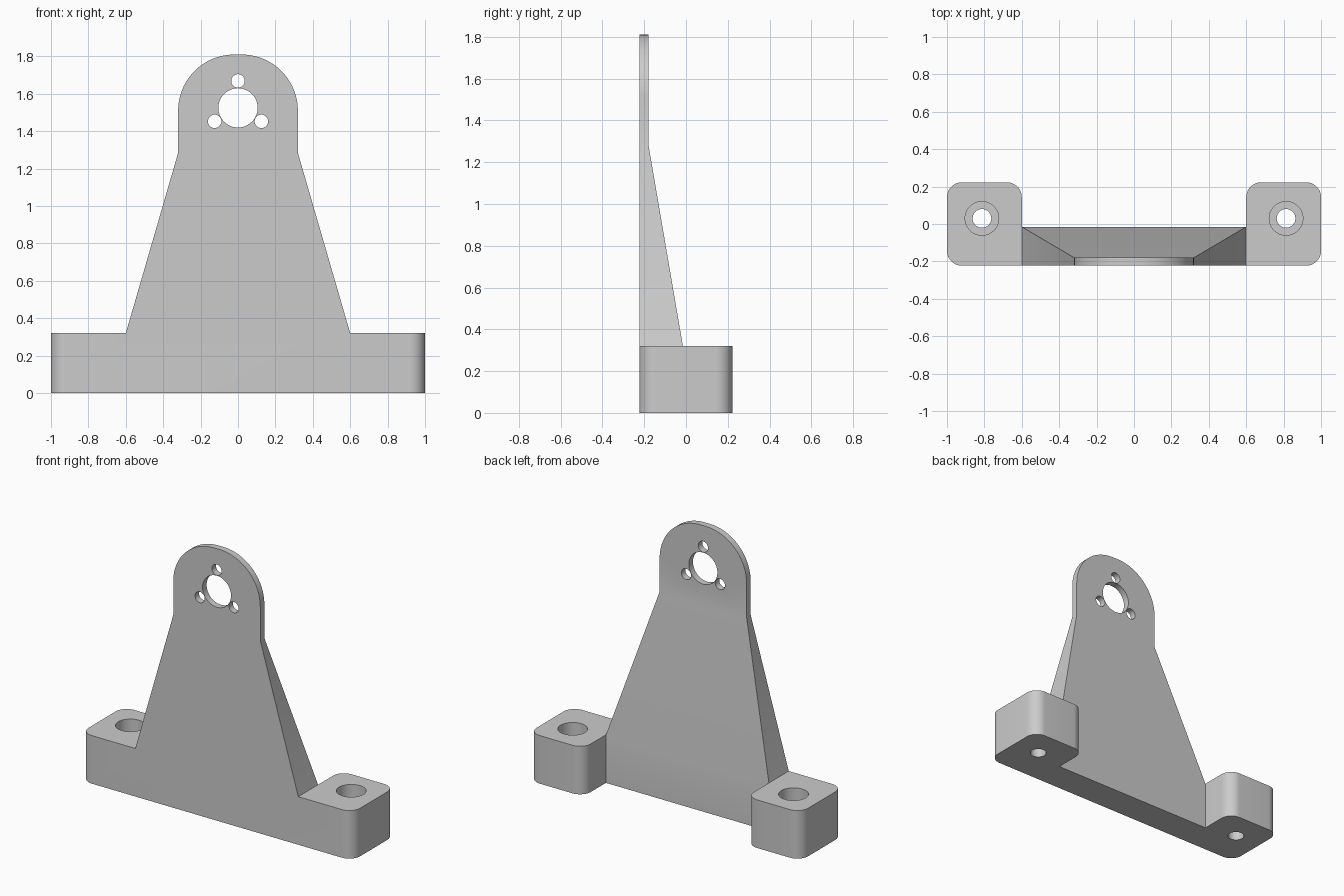
import bpy, bmesh, math
from mathutils import Vector

cube = bpy.data.objects.get("Cube")
if cube:
    bpy.data.objects.remove(cube, do_unlink=True)

grey = bpy.data.materials.new("plain grey")
grey.use_nodes = True
color = (0.6, 0.6, 0.6, 1)
grey.diffuse_color = color
grey.node_tree.nodes["Principled BSDF"].inputs["Base Color"].default_value = color

DEPTH = 0.223       # half depth of the bracket
BASE_H = 0.32       # height of feet and cross bar
FOOT_X = 0.6        # inner side of each foot
NECK_Z = 1.285      # where the taper ends
NECK_X = 0.32       # half width of the mounting plate
TOP_Z = 1.81


def arc(cx, cy, r, start, end, n=20):
    """Points along an arc, angles in degrees."""
    angles = [math.radians(start + (end - start) * i / n) for i in range(n + 1)]
    return [(cx + r * math.cos(a), cy + r * math.sin(a)) for a in angles]


def prism(name, points, axis, low, high):
    """Extrude a closed 2D profile along one axis."""
    place = {"x": lambda u, v, w: (w, u, v),
             "y": lambda u, v, w: (u, w, v),
             "z": lambda u, v, w: (u, v, w)}[axis]
    bm = bmesh.new()
    face = bm.faces.new([bm.verts.new(place(u, v, low)) for u, v in points])
    made = bmesh.ops.extrude_face_region(bm, geom=[face])["geom"]
    shift = Vector(place(0, 0, high - low))
    bmesh.ops.translate(bm, vec=shift, verts=[g for g in made if isinstance(g, bmesh.types.BMVert)])
    bmesh.ops.recalc_face_normals(bm, faces=bm.faces)
    mesh = bpy.data.meshes.new(name)
    bm.to_mesh(mesh)
    bm.free()
    mesh.materials.append(grey)
    ob = bpy.data.objects.new(name, mesh)
    bpy.context.collection.objects.link(ob)
    return ob


def disc(name, cx, cy, r, axis, low, high):
    return prism(name, arc(cx, cy, r, 0, 360, 48)[:-1], axis, low, high)


def combine(target, tool, operation):
    """Apply a boolean and discard the tool."""
    mod = target.modifiers.new(operation, "BOOLEAN")
    mod.operation, mod.solver, mod.object = operation, "EXACT", tool
    bpy.context.view_layer.objects.active = target
    bpy.ops.object.modifier_apply(modifier=mod.name)
    bpy.data.objects.remove(tool, do_unlink=True)


# Upright: front outline, with a bar that reaches into the feet
round_r = 0.3
cx, cz = NECK_X - round_r, TOP_Z - round_r
right_half = [(0.7, 0), (0.7, BASE_H), (FOOT_X, BASE_H), (NECK_X, NECK_Z)]
right_half += arc(cx, cz, round_r, 0, 90, 24)
outline = right_half + [(-x, z) for x, z in reversed(right_half)]
bracket = prism("bracket", outline, "y", -DEPTH, DEPTH)

# Side outline thins the upright toward the top
side = [(-DEPTH, -0.1), (-0.015, -0.1), (-0.015, BASE_H),
        (-0.18, NECK_Z), (-0.18, 2), (-DEPTH, 2)]
combine(bracket, prism("side_profile", side, "x", -1.5, 1.5), "INTERSECT")

# Feet with rounded vertical corners and counterbored screw holes
r = 0.08
for s in (1, -1):
    foot = [(FOOT_X, -DEPTH)]
    foot += arc(1 - r, -DEPTH + r, r, -90, 0, 12)
    foot += arc(1 - r, DEPTH - r, r, 0, 90, 12)
    foot += arc(FOOT_X + r, DEPTH - r, r, 90, 180, 12)
    foot = [(s * x, y) for x, y in foot]
    combine(bracket, prism("foot", foot, "z", 0, BASE_H), "UNION")
    hole_x, hole_y = s * 0.813, 0.03
    combine(bracket, disc("screw_hole", hole_x, hole_y, 0.05, "z", -0.1, 0.5), "DIFFERENCE")
    combine(bracket, disc("counterbore", hole_x, hole_y, 0.09, "z", 0.16, 0.5), "DIFFERENCE")

# Shaft hole ringed by three small holes
hub_z = 1.525
combine(bracket, disc("shaft_hole", 0, hub_z, 0.105, "y", -0.5, 0.5), "DIFFERENCE")
for x, z in arc(0, hub_z, 0.144, 90, 330, 2):
    combine(bracket, disc("small_hole", x, z, 0.036, "y", -0.5, 0.5), "DIFFERENCE")

# Merge coplanar faces, then shade curved walls smooth
bm = bmesh.new()
bm.from_mesh(bracket.data)
bmesh.ops.remove_doubles(bm, verts=bm.verts, dist=0.0001)
bmesh.ops.dissolve_limit(bm, angle_limit=math.radians(0.5), verts=bm.verts, edges=bm.edges)
bmesh.ops.triangulate(bm, faces=[f for f in bm.faces if len(f.verts) > 4])
bm.to_mesh(bracket.data)
bm.free()
bpy.ops.object.select_all(action="DESELECT")
bracket.select_set(True)
bpy.context.view_layer.objects.active = bracket
bpy.ops.object.shade_smooth_by_angle(angle=math.radians(20))
